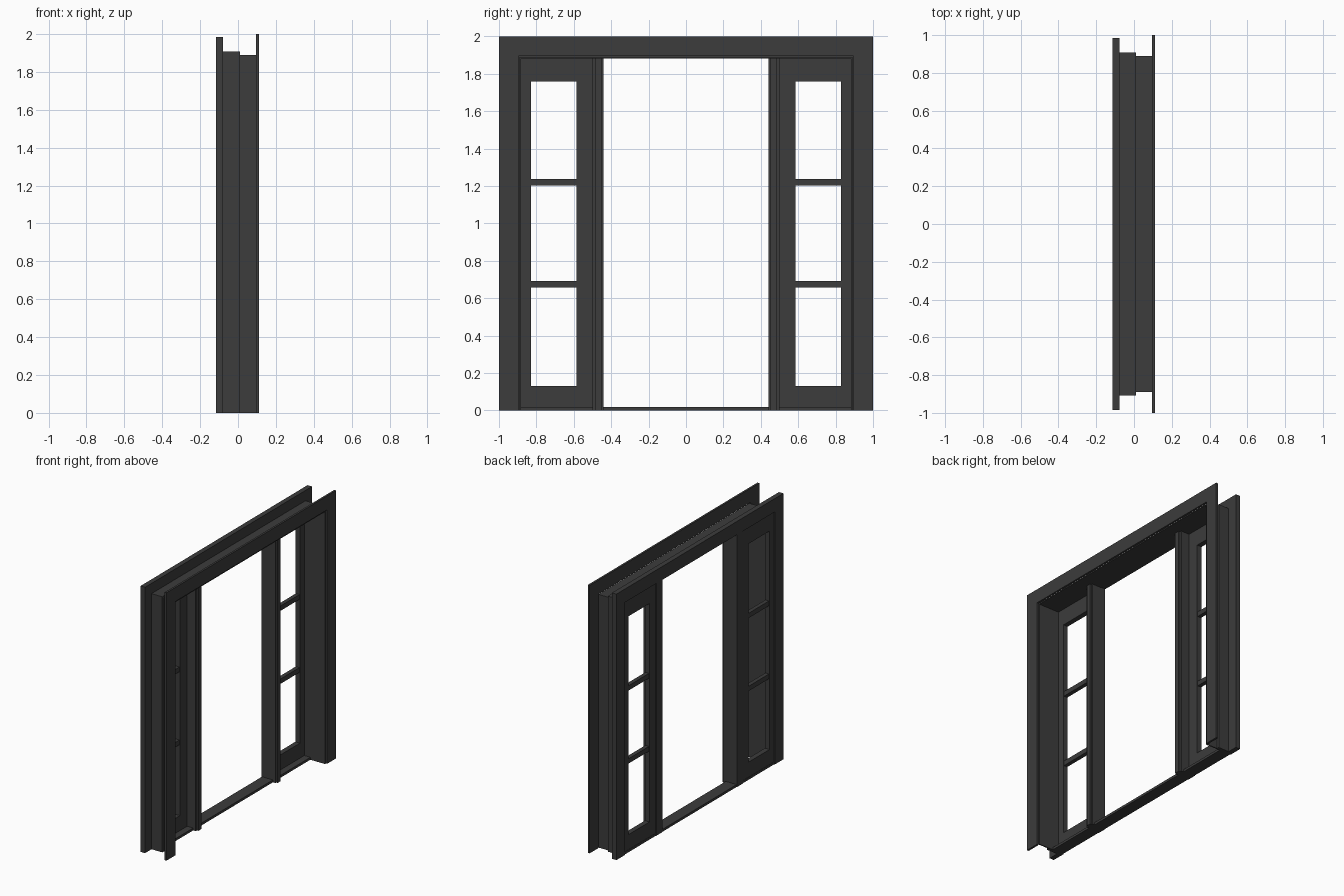
import bpy, bmesh
from mathutils import Vector

if "Cube" in bpy.data.objects:
    bpy.data.objects.remove(bpy.data.objects["Cube"])

mat = bpy.data.materials.new("dark_grey")
mat.diffuse_color = (0.045, 0.045, 0.045, 1)
mat.use_nodes = True
mat.node_tree.nodes["Principled BSDF"].inputs["Base Color"].default_value = mat.diffuse_color


def finish(name, bm):
    bmesh.ops.recalc_face_normals(bm, faces=bm.faces)
    me = bpy.data.meshes.new(name)
    bm.to_mesh(me)
    bm.free()
    me.materials.append(mat)
    ob = bpy.data.objects.new(name, me)
    bpy.context.collection.objects.link(ob)
    return ob


def extrude(name, pts, to3d, offset):
    """Extrude a flat outline; to3d maps each 2D point into space."""
    bm = bmesh.new()
    face = bm.faces.new([bm.verts.new(to3d(*p)) for p in pts])
    res = bmesh.ops.extrude_face_region(bm, geom=[face])
    moved = [v for v in res["geom"] if isinstance(v, bmesh.types.BMVert)]
    bmesh.ops.translate(bm, verts=moved, vec=Vector(offset))
    return finish(name, bm)


def boxes(name, parts):
    """One object from several (x0, x1, y0, y1, z0, z1) boxes."""
    bm = bmesh.new()
    for x0, x1, y0, y1, z0, z1 in parts:
        vs = bmesh.ops.create_cube(bm, size=1)["verts"]
        for v in vs:
            v.co = Vector((x0 if v.co.x < 0 else x1,
                           y0 if v.co.y < 0 else y1,
                           z0 if v.co.z < 0 else z1))
    return finish(name, bm)


def mirror_y(ob):
    m = ob.modifiers.new("mirror", 'MIRROR')
    m.use_axis = (False, True, False)


def portal(name, x0, x1, inner, outer, top_in, top_out, z0=0.0):
    """Inverted-U surround: two legs and a head."""
    pts = [(-outer, z0), (-outer, top_out), (outer, top_out), (outer, z0),
           (inner, z0), (inner, top_in), (-inner, top_in), (-inner, z0)]
    return extrude(name, pts, lambda y, z: (x0, y, z), (x1 - x0, 0, 0))


# casings on both wall faces
portal("inner_casing", 0.095, 0.11, 0.895, 1.0, 1.895, 2.0)
portal("outer_casing", -0.115, -0.078, 0.885, 0.985, 1.885, 1.985)

# jamb lining, thicker toward the outer face
portal("thick_jamb", -0.078, 0.01, 0.882, 0.908, 1.882, 1.908)
portal("thin_jamb", 0.01, 0.1, 0.882, 0.89, 1.882, 1.89)

# threshold
boxes("threshold", [(-0.11, -0.02, -0.885, 0.885, 0, 0.018)])

# posts between the doorway and sidelights, stepped profile
profile = [(-0.113, 0.44), (0.0, 0.44), (0.0, 0.45), (0.012, 0.45), (0.012, 0.485),
           (0.0, 0.485), (0.0, 0.5), (-0.075, 0.5), (-0.075, 0.512), (-0.113, 0.512)]
mirror_y(extrude("post", profile, lambda x, y: (x, y, 0.0), (0, 0, 1.885)))

# sidelight sashes: stiles, rails and two glazing bars
X0, X1 = -0.108, -0.07
sash = [(X0, X1, 0.50, 0.585, 0.018, 1.885), (X0, X1, 0.83, 0.885, 0.018, 1.885),
        (X0, X1, 0.585, 0.83, 0.018, 0.13), (X0, X1, 0.585, 0.83, 1.76, 1.885)]
for z in (0.675, 1.22):
    sash.append((X0 + 0.004, X1 - 0.004, 0.585, 0.83, z - 0.018, z + 0.018))
mirror_y(boxes("sidelight_sash", sash))
